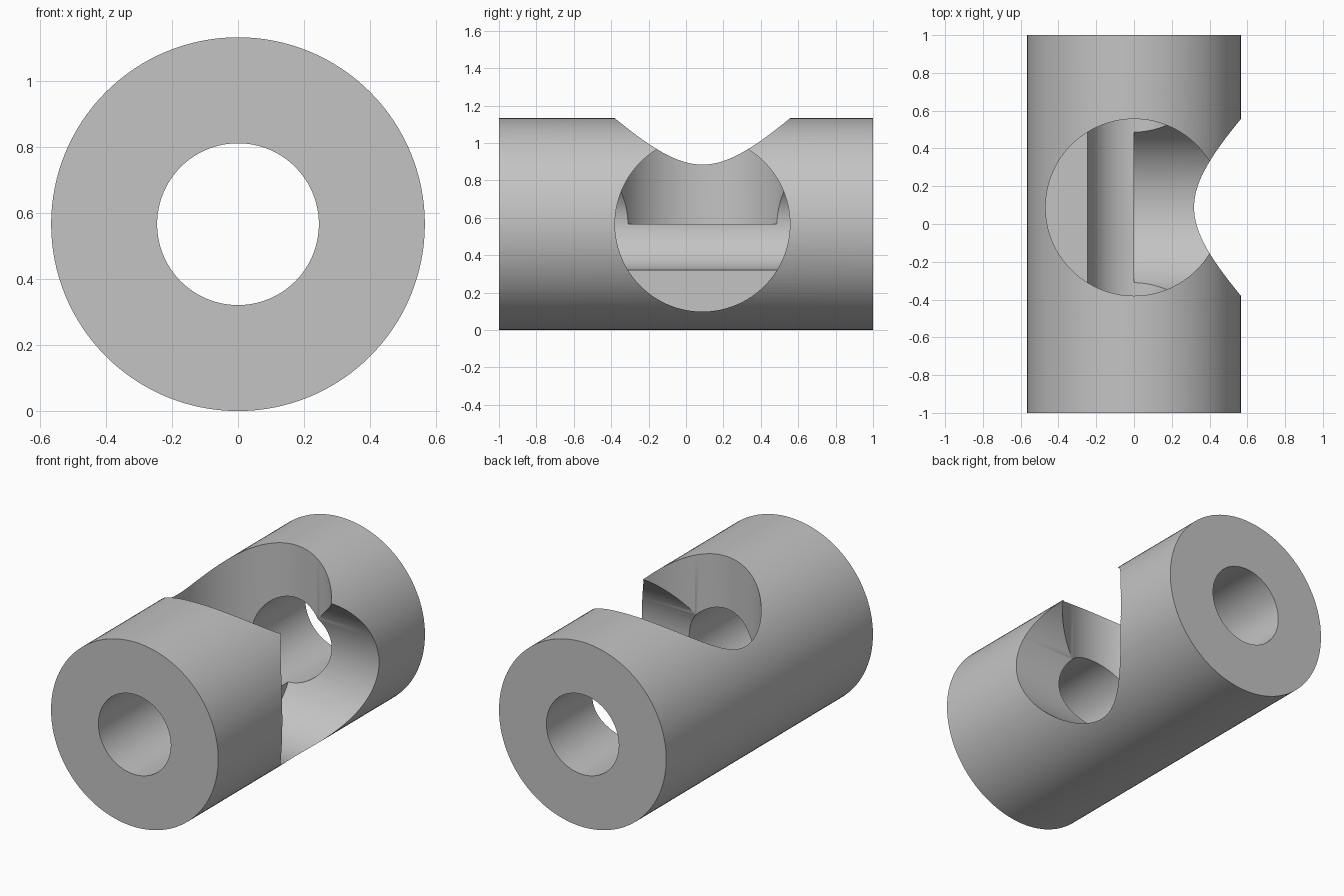
import bpy
from math import pi, radians

cube = bpy.data.objects.get("Cube")
if cube:
    bpy.data.objects.remove(cube, do_unlink=True)

RADIUS = 0.566      # outer radius, also the height of the axis
BORE = 0.245        # radius of the lengthwise bore
POCKET = 0.468      # radius of the two crossing pockets
POCKET_Y = 0.088    # where the pockets meet the axis

grey = bpy.data.materials.new("plain grey")
grey.use_nodes = True
colour = (0.55, 0.55, 0.55, 1)
grey.diffuse_color = colour
grey.node_tree.nodes["Principled BSDF"].inputs["Base Color"].default_value = colour


def cylinder(name, radius, depth, location, rotation=(0, 0, 0)):
    bpy.ops.mesh.primitive_cylinder_add(vertices=128, radius=radius, depth=depth,
                                        location=location, rotation=rotation)
    obj = bpy.context.object
    obj.name = name
    obj.data.materials.append(grey)
    return obj


# Solid bar along y
body = cylinder("drilled_bar", RADIUS, 2, (0, 0, RADIUS), (pi / 2, 0, 0))

# Through bore, then blind pockets from the top and the left side, down to the axis
cutters = [
    cylinder("bore_cutter", BORE, 3, (0, 0, RADIUS), (pi / 2, 0, 0)),
    cylinder("top_pocket_cutter", POCKET, 1, (0, POCKET_Y, RADIUS + 0.5)),
    cylinder("side_pocket_cutter", POCKET, 1, (0.5, POCKET_Y, RADIUS), (0, pi / 2, 0)),
]

bpy.ops.object.select_all(action="DESELECT")
body.select_set(True)
bpy.context.view_layer.objects.active = body
for cutter in cutters:
    cutter.hide_render = True
    mod = body.modifiers.new(cutter.name, "BOOLEAN")
    mod.operation = "DIFFERENCE"
    mod.solver = "EXACT"
    mod.object = cutter
    bpy.ops.object.modifier_apply(modifier=mod.name)
    bpy.data.objects.remove(cutter, do_unlink=True)

bpy.ops.object.shade_smooth_by_angle(angle=radians(30))
